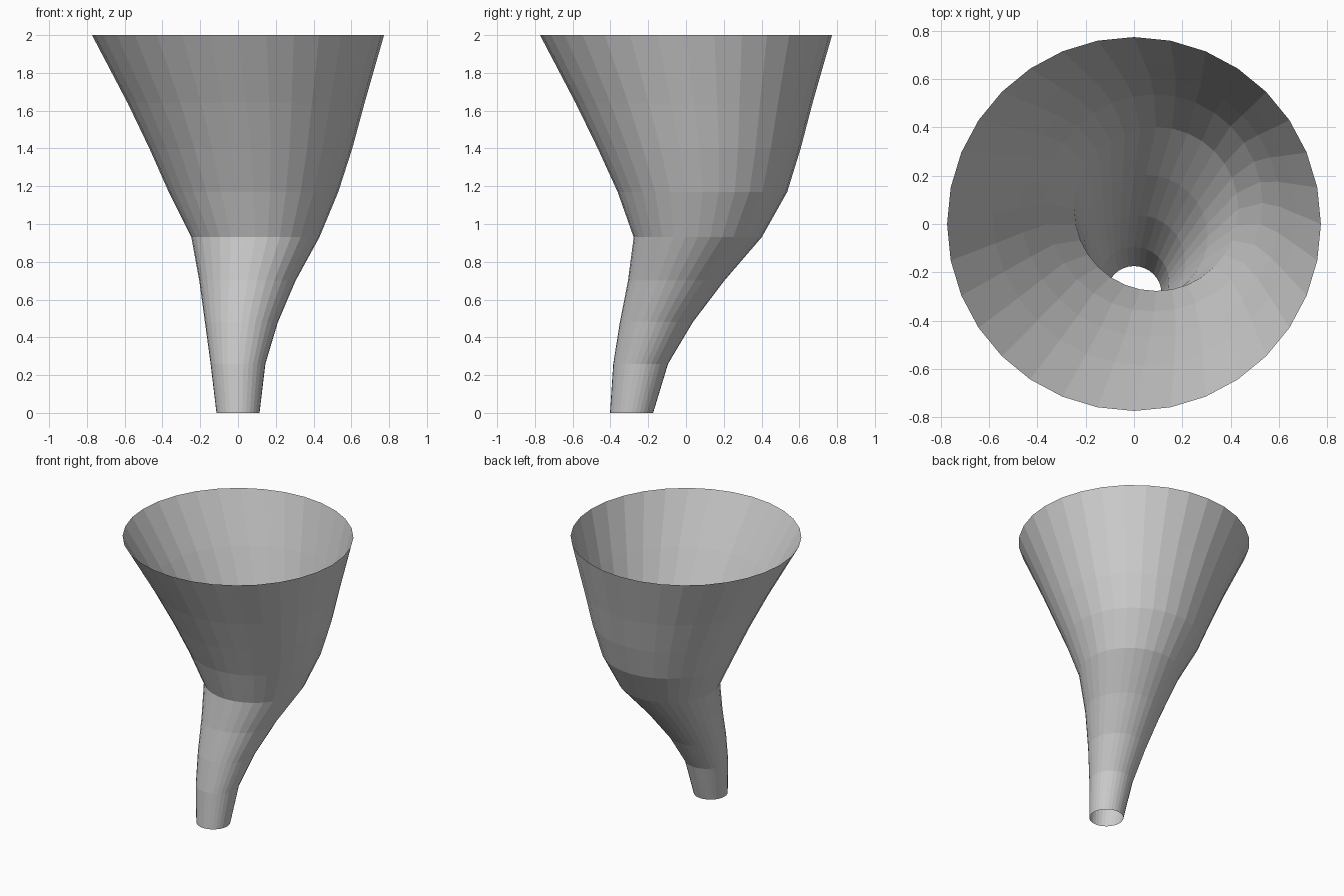
import bpy, bmesh
from math import cos, sin, tau

if "Cube" in bpy.data.objects:
    bpy.data.objects.remove(bpy.data.objects["Cube"])

SIDES = 32

# Rings of the funnel: height, centre x, centre y, radius
RINGS = [
    (0.00, 0.00, -0.288, 0.114),
    (0.26, 0.00, -0.240, 0.145),
    (0.48, 0.018, -0.157, 0.193),
    (0.70, 0.050, -0.052, 0.255),
    (0.93, 0.092, 0.062, 0.339),
    (1.17, 0.082, 0.087, 0.449),
    (1.40, 0.068, 0.070, 0.537),
    (1.64, 0.043, 0.043, 0.627),
    (2.00, 0.00, 0.00, 0.773),
]


def loft(name, rings, sides):
    """Skin a stack of level circles as an open shell."""
    bm = bmesh.new()
    loops = [[bm.verts.new((cx + r * cos(tau * i / sides),
                            cy + r * sin(tau * i / sides), z))
              for i in range(sides)] for z, cx, cy, r in rings]
    for low, high in zip(loops, loops[1:]):
        for i in range(sides):
            j = (i + 1) % sides
            bm.faces.new((low[i], low[j], high[j], high[i]))
    mesh = bpy.data.meshes.new(name)
    bm.to_mesh(mesh)
    bm.free()
    obj = bpy.data.objects.new(name, mesh)
    bpy.context.collection.objects.link(obj)
    return obj


# Offset funnel, open at both ends
loft("funnel_shell", RINGS, SIDES)
